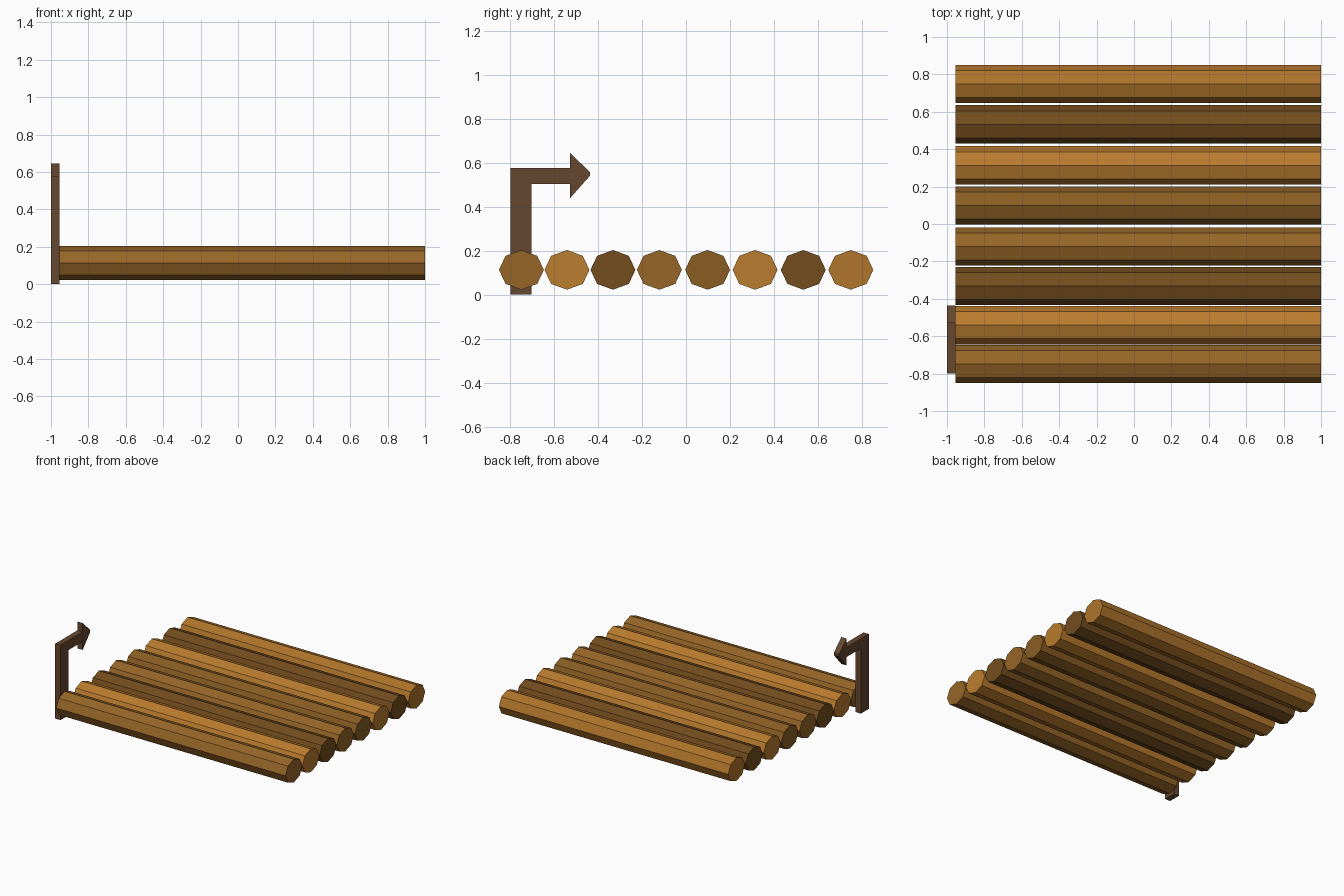
import bpy, bmesh
from math import cos, sin, pi

if "Cube" in bpy.data.objects:
    bpy.data.objects.remove(bpy.data.objects["Cube"])


def material(name, rgb):
    # 0-255 screen colour converted to linear
    m = bpy.data.materials.new(name)
    m.diffuse_color = [(c / 255) ** 2.2 for c in rgb] + [1.0]
    m.use_nodes = True
    m.node_tree.nodes["Principled BSDF"].inputs["Base Color"].default_value = m.diffuse_color
    return m


def extrude_x(name, profile, x0, x1, mat):
    """Prism from a (y, z) profile, running along x."""
    bm = bmesh.new()
    face = bm.faces.new([bm.verts.new((x0, y, z)) for y, z in profile])
    res = bmesh.ops.extrude_face_region(bm, geom=[face])
    verts = [g for g in res["geom"] if isinstance(g, bmesh.types.BMVert)]
    bmesh.ops.translate(bm, verts=verts, vec=(x1 - x0, 0, 0))
    bmesh.ops.recalc_face_normals(bm, faces=bm.faces)
    mesh = bpy.data.meshes.new(name)
    bm.to_mesh(mesh)
    bm.free()
    mesh.materials.append(mat)
    ob = bpy.data.objects.new(name, mesh)
    bpy.context.collection.objects.link(ob)
    return ob


PLATE_X = -0.955

# Row of eight-sided logs, slightly flattened
logs = [
    (-0.748, (150, 102, 44)), (-0.541, (186, 124, 50)),
    (-0.332, (115, 79, 35)), (-0.121, (150, 102, 44)),
    (0.098, (137, 94, 40)), (0.314, (184, 123, 50)),
    (0.533, (115, 78, 35)), (0.749, (174, 116, 47)),
]
for i, (yc, rgb) in enumerate(logs, 1):
    octagon = [(yc + 0.102 * cos(k * pi / 4), 0.113 + 0.09 * sin(k * pi / 4))
               for k in range(8)]
    extrude_x(f"log_{i}", octagon, PLATE_X, 1.0, material(f"log_wood_{i}", rgb))

# Flat bent arrow sign on the left end
arrow = [(-0.798, 0.0), (-0.702, 0.0), (-0.702, 0.503), (-0.528, 0.503),
         (-0.528, 0.438), (-0.437, 0.54), (-0.437, 0.558), (-0.528, 0.645),
         (-0.528, 0.577), (-0.798, 0.577)]
extrude_x("arrow_sign", arrow, -1.0, PLATE_X, material("dark_wood", (102, 73, 51)))
